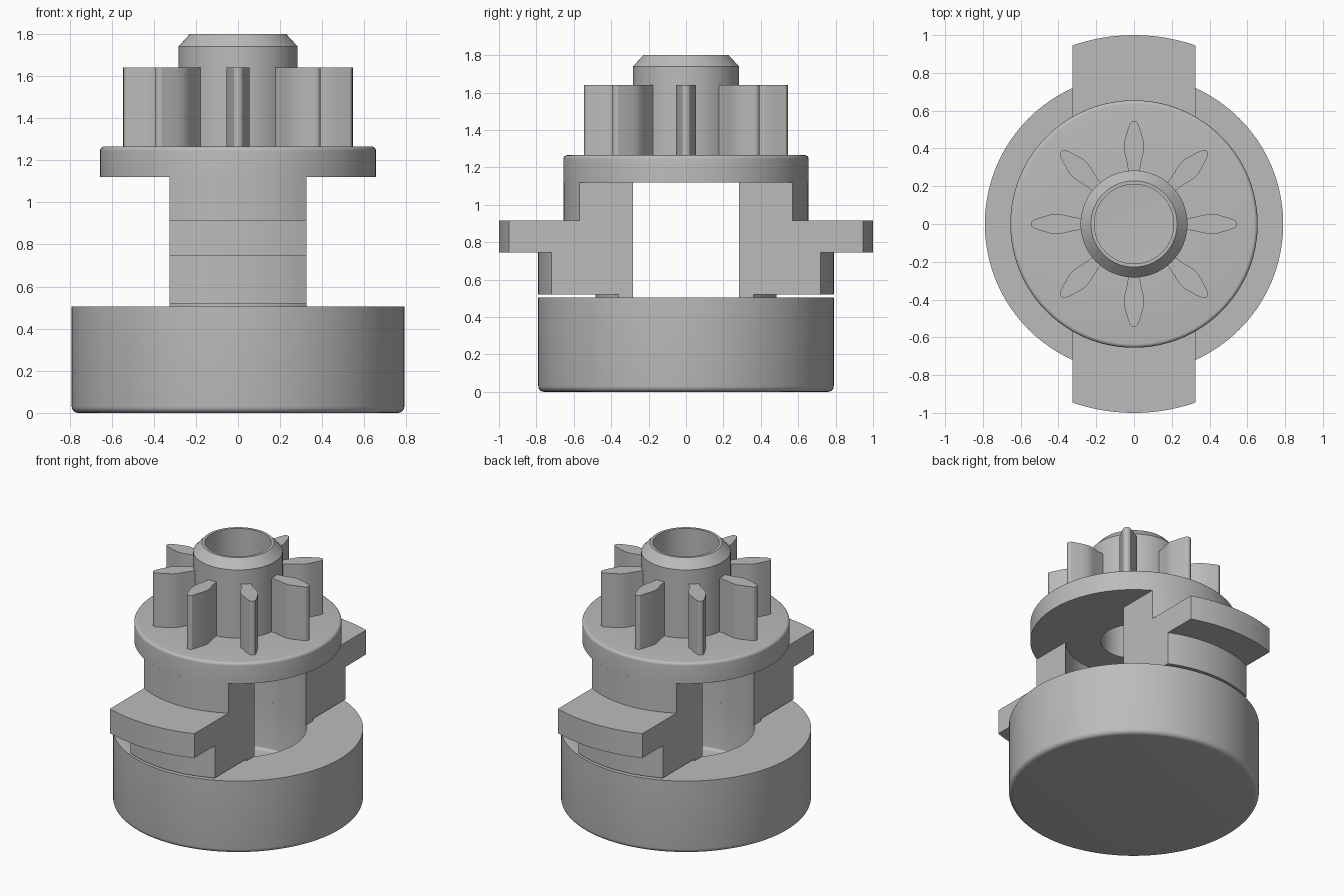
import bpy, bmesh, math
from mathutils import Matrix, Vector

cube = bpy.data.objects.get("Cube")
if cube:
    bpy.data.objects.remove(cube)

SEGMENTS = 96
HALF_WIDTH = 0.325   # half width of the two pillars
BORE = 0.432         # radius of the large lower bore

grey = bpy.data.materials.new("plain_grey")
grey.use_nodes = True
grey.diffuse_color = (0.5, 0.5, 0.5, 1)
grey.node_tree.nodes["Principled BSDF"].inputs["Base Color"].default_value = (0.5, 0.5, 0.5, 1)


def finish(name, bm):
    bmesh.ops.remove_doubles(bm, verts=bm.verts, dist=1e-5)
    bmesh.ops.recalc_face_normals(bm, faces=bm.faces)
    mesh = bpy.data.meshes.new(name)
    bm.to_mesh(mesh)
    bm.free()
    obj = bpy.data.objects.new(name, mesh)
    bpy.context.collection.objects.link(obj)
    mesh.materials.append(grey)
    bpy.ops.object.select_all(action='DESELECT')
    obj.select_set(True)
    bpy.context.view_layer.objects.active = obj
    bpy.ops.object.shade_smooth_by_angle(angle=math.radians(30))
    return obj


def fillet(r, z, size, start, steps=5):
    """Quarter round about (r, z), from the start angle in degrees."""
    angles = [math.radians(start + 90 * i / steps) for i in range(steps + 1)]
    return [(r + size * math.cos(a), z + size * math.sin(a)) for a in angles]


def lathe(name, profile, closed=False):
    bm = bmesh.new()
    verts = [bm.verts.new((r, 0, z)) for r, z in profile]
    edges = [bm.edges.new(pair) for pair in zip(verts, verts[1:])]
    if closed:
        edges.append(bm.edges.new((verts[-1], verts[0])))
    bmesh.ops.spin(bm, geom=verts + edges, cent=(0, 0, 0), axis=(0, 0, 1),
                   angle=math.tau, steps=SEGMENTS, use_merge=True)
    return finish(name, bm)


# Cup-shaped base with a rounded lower rim and a blind bore
lathe("base", [(0, 0)] + fillet(0.76, 0.03, 0.03, -90)
      + [(0.79, 0.505), (BORE, 0.505)]
      + fillet(BORE - 0.02, 0.19, 0.02, 0)[:1]
      + fillet(BORE - 0.02, 0.19, 0.02, -90)[::-1] + [(0, 0.17)])

# Flange and chamfered tube, open all the way through
lathe("flange_and_tube", [(0.21, 1.12), (0.655, 1.12)]
      + fillet(0.635, 1.245, 0.02, 0)
      + [(0.283, 1.265), (0.283, 1.74), (0.228, 1.8), (0.21, 1.8)], closed=True)


# Pillars: stepped profile following arcs, cut flat at both sides
def pillar(name, side):
    profile = [(BORE, 0.505), (0.485, 0.505), (0.485, 0.52), (0.79, 0.52),
               (0.79, 0.745), (1, 0.745), (1, 0.915), (0.655, 0.915),
               (0.655, 1.12), (BORE, 1.12)]
    steps = 20
    bm = bmesh.new()
    rings = []
    for i in range(steps + 1):
        x = HALF_WIDTH * (2 * i / steps - 1)
        rings.append([bm.verts.new((x, side * math.sqrt(r * r - x * x), z))
                      for r, z in profile])
    count = len(profile)
    for a, b in zip(rings, rings[1:]):
        for j in range(count):
            k = (j + 1) % count
            bm.faces.new((a[j], a[k], b[k], b[j]))
    bm.faces.new(rings[0])
    bm.faces.new(rings[-1])
    finish(name, bm)


pillar("front_pillar", -1)
pillar("back_pillar", 1)


# Gear teeth: leaf-shaped outline, narrow at root and tip
def tooth(name, angle):
    half = [(0.27, 0.029), (0.32, 0.036), (0.37, 0.048), (0.4, 0.054), (0.425, 0.054),
            (0.46, 0.045), (0.5, 0.033), (0.535, 0.02)]
    outline = half + [(0.543, 0.01), (0.545, 0), (0.543, -0.01)]
    outline += [(r, -w) for r, w in reversed(half)]
    bm = bmesh.new()
    face = bm.faces.new([bm.verts.new((r, w, 1.265)) for r, w in outline])
    top = bmesh.ops.extrude_face_region(bm, geom=[face], use_keep_orig=True)["geom"]
    bmesh.ops.translate(bm, vec=Vector((0, 0, 0.375)),
                        verts=[v for v in top if isinstance(v, bmesh.types.BMVert)])
    bmesh.ops.rotate(bm, verts=bm.verts, cent=(0, 0, 0),
                     matrix=Matrix.Rotation(angle, 3, 'Z'))
    finish(name, bm)


for i in range(8):
    tooth(f"gear_tooth_{i + 1}", math.tau * i / 8)
